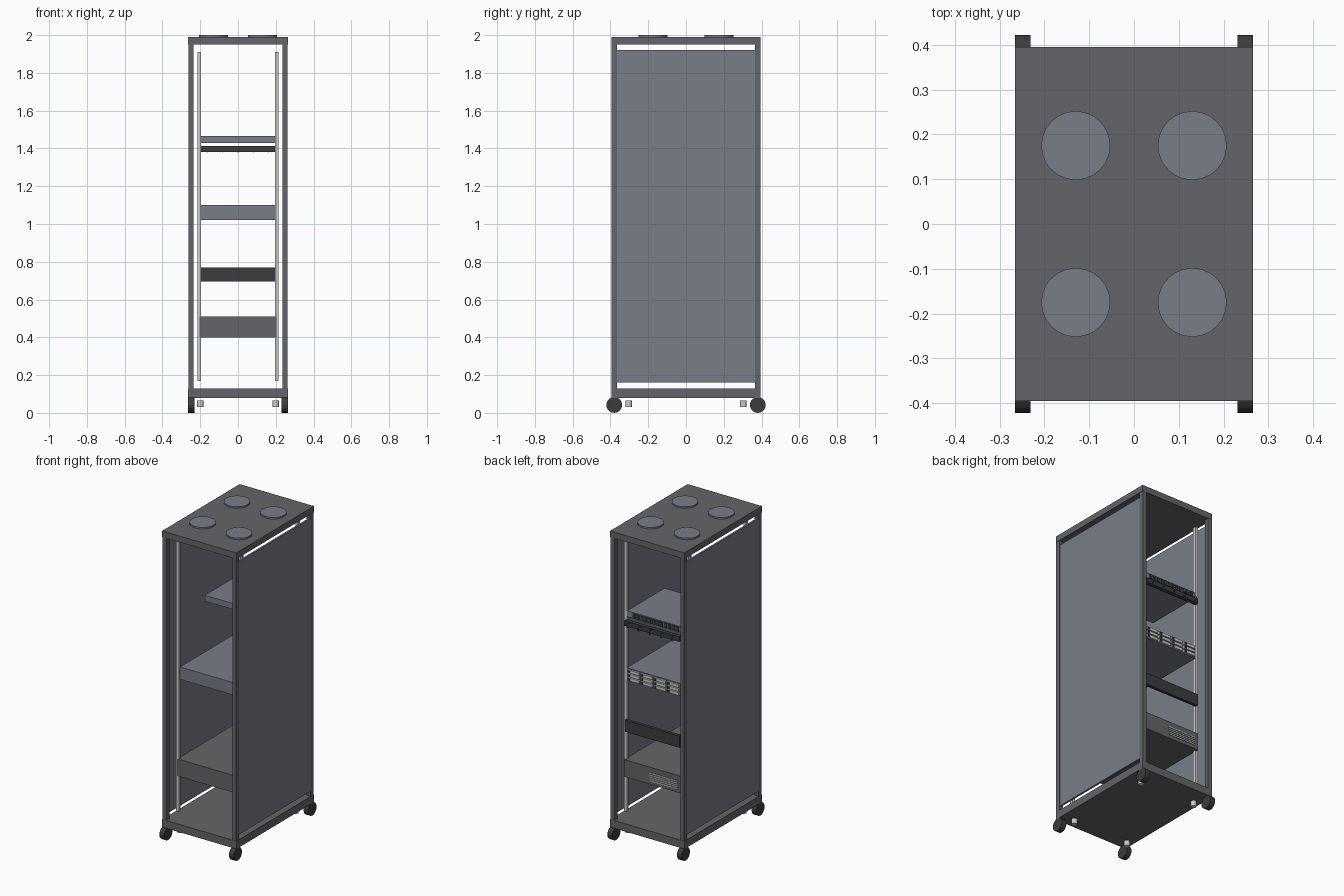
import bpy, bmesh, math
from mathutils import Matrix, Vector

if "Cube" in bpy.data.objects:
    bpy.data.objects.remove(bpy.data.objects["Cube"])


def mat(name, r, g, b):
    m = bpy.data.materials.new(name)
    m.diffuse_color = (r, g, b, 1)
    m.use_nodes = True
    m.node_tree.nodes["Principled BSDF"].inputs["Base Color"].default_value = m.diffuse_color
    return m


FRAME = mat("frame_grey", 0.125, 0.13, 0.14)
STEEL = mat("steel_blue", 0.19, 0.205, 0.25)
BLACK = mat("black", 0.045, 0.045, 0.05)
SILVER = mat("silver", 0.62, 0.63, 0.63)
GREEN = mat("light_green", 0.1, 0.6, 0.15)


def finish(bm, name, m):
    me = bpy.data.meshes.new(name)
    bm.to_mesh(me)
    bm.free()
    ob = bpy.data.objects.new(name, me)
    bpy.context.collection.objects.link(ob)
    me.materials.append(m)
    return ob


def boxes(name, spans, m):
    """One object from boxes given as (x0, x1, y0, y1, z0, z1)."""
    bm = bmesh.new()
    for x0, x1, y0, y1, z0, z1 in spans:
        c = Vector(((x0 + x1) / 2, (y0 + y1) / 2, (z0 + z1) / 2))
        bmesh.ops.create_cube(bm, size=1, matrix=Matrix.Translation(c) @
                              Matrix.Diagonal((x1 - x0, y1 - y0, z1 - z0, 1)))
    return finish(bm, name, m)


def cylinder(name, c, r, depth, m, segs=20, axis="Z"):
    bm = bmesh.new()
    rot = Matrix.Rotation(math.pi / 2, 4, "Y") if axis == "X" else Matrix()
    bmesh.ops.create_cone(bm, cap_ends=True, segments=segs, radius1=r, radius2=r,
                          depth=depth, matrix=Matrix.Translation(c) @ rot)
    return finish(bm, name, m)


# cabinet plates
boxes("top_plate", [(-.265, .265, -.395, .395, 1.95, 1.99)], FRAME)
boxes("base_plate", [(-.265, .265, -.395, .395, .08, .13)], FRAME)

# posts, rails, casters and feet at each corner
for sx, nx in ((-1, "left"), (1, "right")):
    for sy, ny in ((-1, "front"), (1, "back")):
        tag = f"{ny}_{nx}"
        px, py = sx * .249, sy * .379
        boxes("post_" + tag, [(px - .014, px + .014, py - .015, py + .015, .13, 1.95)], FRAME)
        px, py = sx * .205, sy * .315
        boxes("rail_" + tag, [(px - .01, px + .01, py - .01, py + .01, .17, 1.91)], SILVER)
        cylinder("caster_" + tag, (sx * .248, sy * .38, .042), .042, .034, BLACK, 16, "X")
        cylinder("foot_" + tag, (sx * .2, sy * .303, .048), .017, .035, SILVER, 12)
        cylinder("fan_" + tag, (sx * .13, sy * .175, 1.99), .077, .02, STEEL, 24)
    # side panel
    px = sx * .255
    boxes("side_panel_" + nx, [(px - .006, px + .006, -.367, .367, .16, 1.92)], STEEL)

# power unit with vent slats
boxes("power_unit", [(-.205, .205, -.327, .338, .40, .51)], FRAME)
boxes("power_vent", [(-.18, .02, .336, .342, z - .003, z + .003)
                     for z in [.425 + .012 * i for i in range(5)]], SILVER)

# blanking panel
boxes("blank_panel", [(-.195, .195, .325, .345, .695, .77)], BLACK)

# server with a grid of drive trays
boxes("server", [(-.195, .195, -.312, .325, 1.02, 1.10)], STEEL)
trays, handles = [], []
for col in range(4):
    for row in range(3):
        x, z = -.141 + .094 * col, 1.035 + .025 * row
        trays.append((x - .042, x + .042, .32, .337, z - .009, z + .009))
        handles.append((x + .024, x + .036, .335, .342, z - .006, z + .006))
boxes("drive_trays", trays, SILVER)
boxes("drive_handles", handles, BLACK)

# cable manager with rings
boxes("cable_panel", [(-.195, .195, .325, .35, 1.38, 1.412)], BLACK)
for i in range(5):
    bpy.ops.mesh.primitive_torus_add(
        major_segments=12, minor_segments=6, major_radius=.014, minor_radius=.003,
        location=(-.16 + .08 * i, .362, 1.396), rotation=(0, math.pi / 2, 0))
    ring = bpy.context.object
    ring.name = f"cable_ring_{i + 1}"
    ring.data.materials.append(FRAME)

# network switch with two rows of ports and status lights
boxes("switch", [(-.195, .195, -.06, .322, 1.428, 1.466)], STEEL)
ports, lights = [], []
for i in range(12):
    x = -.165 + .028 * i
    for z in (1.438, 1.455):
        ports.append((x - .01, x + .01, .32, .327, z - .006, z + .006))
    lights.append((x - .003, x + .003, .32, .328, 1.4445, 1.4485))
boxes("switch_ports", ports, BLACK)
boxes("switch_lights", lights, GREEN)
